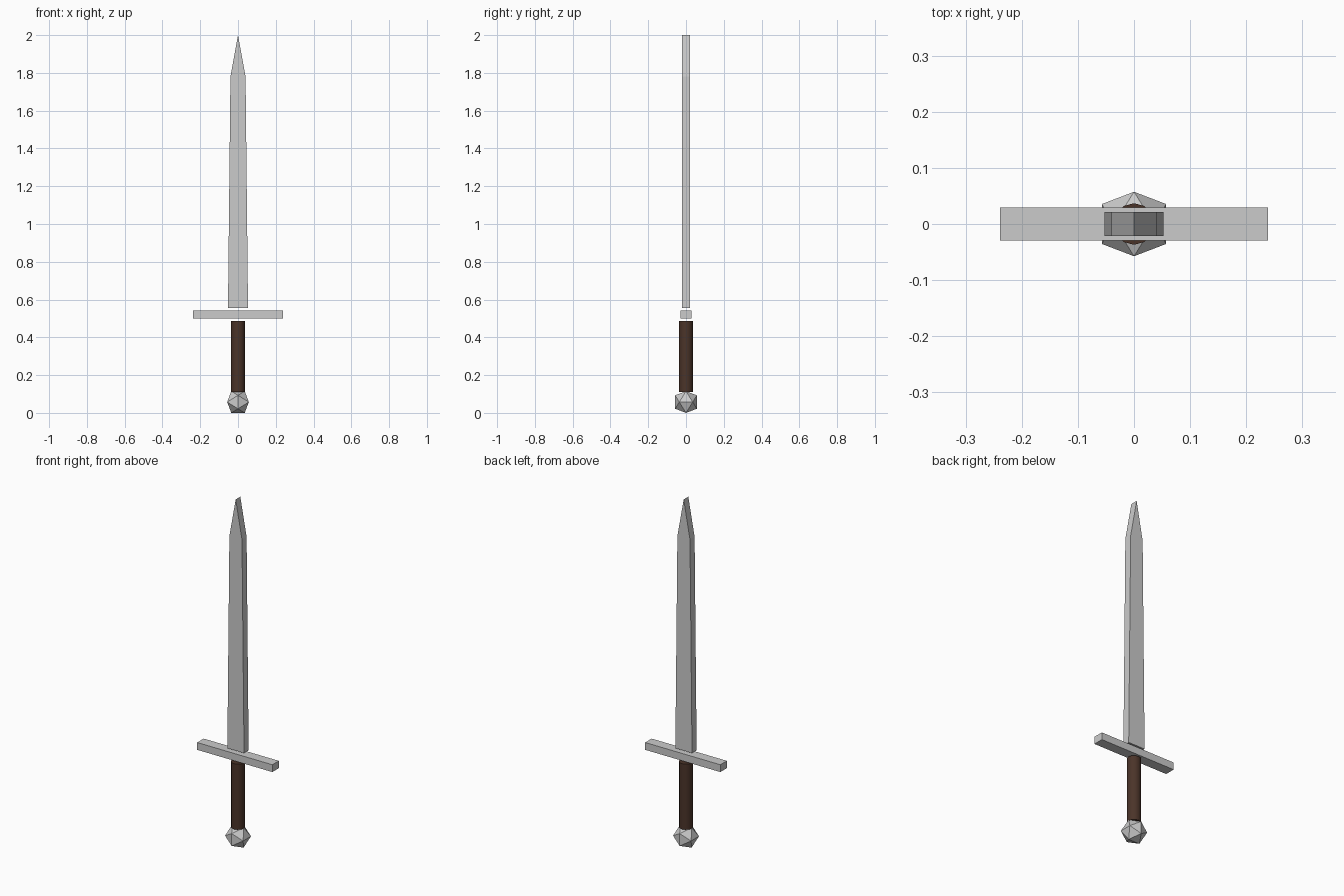
import bpy, bmesh
from math import pi, sqrt
from mathutils import Matrix

if "Cube" in bpy.data.objects:
    bpy.data.objects.remove(bpy.data.objects["Cube"])


def make_object(name, bm):
    bmesh.ops.recalc_face_normals(bm, faces=bm.faces[:])
    mesh = bpy.data.meshes.new(name)
    bm.to_mesh(mesh)
    bm.free()
    obj = bpy.data.objects.new(name, mesh)
    bpy.context.collection.objects.link(obj)
    return obj


# Blade: tapered outline, mirrored and extruded through its thickness
thick = 0.042
half = [(0.053, 0.556), (0.040, 1.78)]
outline = half + [(0, 2.0)] + [(-x, z) for x, z in reversed(half)]
bm = bmesh.new()
face = bm.faces.new([bm.verts.new((x, -thick / 2, z)) for x, z in outline])
side = bmesh.ops.extrude_face_region(bm, geom=[face], use_keep_orig=True)
bmesh.ops.translate(bm, vec=(0, thick, 0),
                    verts=[v for v in side["geom"] if isinstance(v, bmesh.types.BMVert)])
make_object("blade", bm)

# Crossguard: flat bar
bm = bmesh.new()
bmesh.ops.create_cube(bm, size=1, matrix=Matrix.Translation((0, 0, 0.521))
                      @ Matrix.Diagonal((0.478, 0.059, 0.042, 1)))
make_object("crossguard", bm)

# Grip: brown cylinder
bottom, top = 0.11, 0.487
bm = bmesh.new()
bmesh.ops.create_cone(bm, cap_ends=True, segments=12, radius1=0.037, radius2=0.037,
                      depth=top - bottom,
                      matrix=Matrix.Translation((0, 0, (bottom + top) / 2))
                      @ Matrix.Rotation(pi / 2, 4, 'Z'))
grip = make_object("grip", bm)
for p in grip.data.polygons:
    p.use_smooth = len(p.vertices) == 4
bpy.context.view_layer.objects.active = grip
grip.select_set(True)
bpy.ops.object.shade_smooth_by_angle(angle=pi / 4)
leather = bpy.data.materials.new("brown_leather")
leather.diffuse_color = (0.07, 0.034, 0.022, 1)
leather.use_nodes = True
leather.node_tree.nodes["Principled BSDF"].inputs["Base Color"].default_value = leather.diffuse_color
grip.data.materials.append(leather)

# Pommel: icosahedron spanned by three golden rectangles
s = 0.0355
phi = s * (1 + sqrt(5)) / 2
bm = bmesh.new()
for a in (-s, s):
    for b in (-phi, phi):
        for co in ((a, 0, b), (0, b, a), (b, a, 0)):
            bm.verts.new((co[0], co[1], co[2] + phi))
bmesh.ops.convex_hull(bm, input=bm.verts[:])
make_object("pommel", bm)
